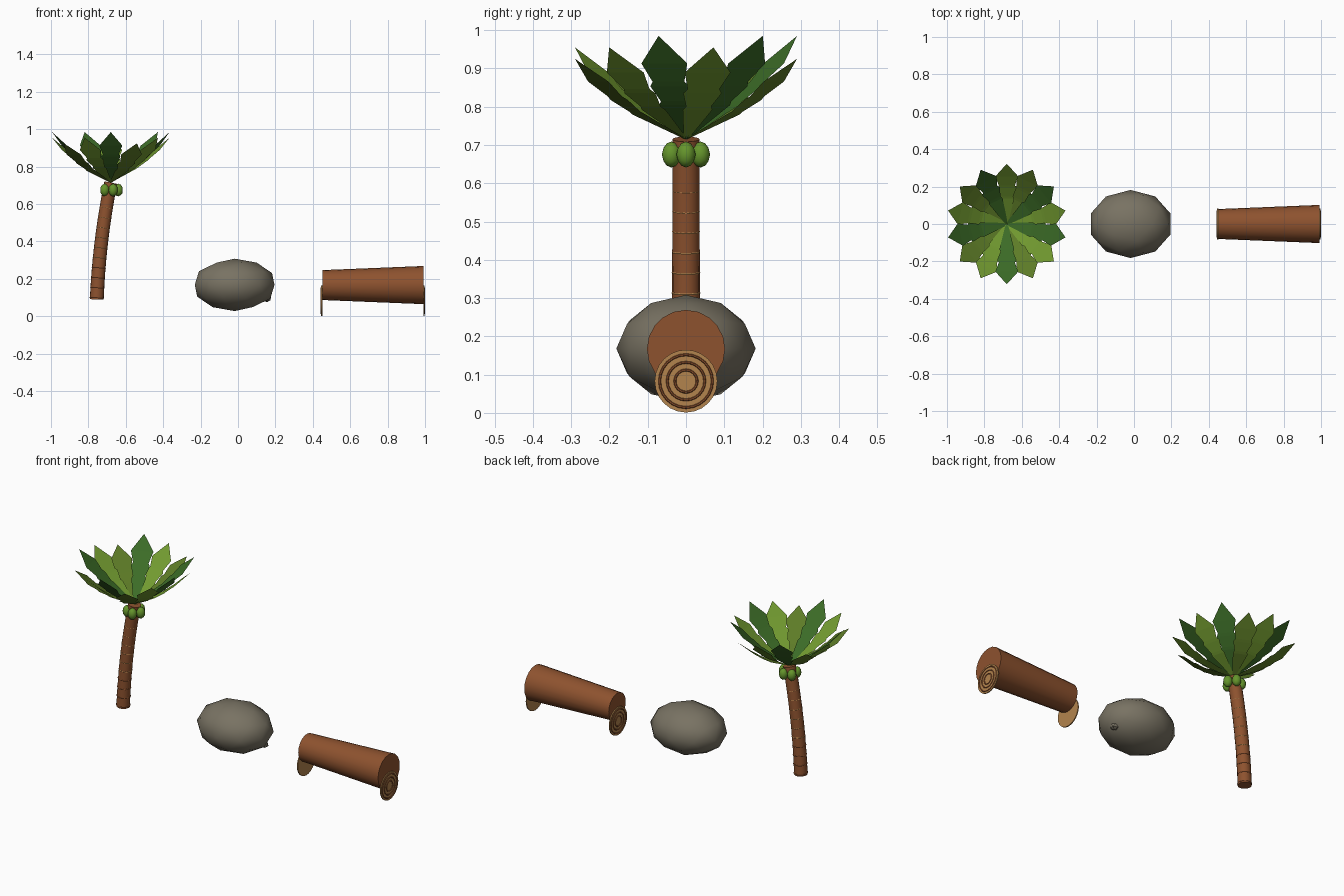
import bpy, bmesh, math
from mathutils import Vector, Matrix

if "Cube" in bpy.data.objects:
    bpy.data.objects.remove(bpy.data.objects["Cube"])


def material(name, rgb):
    m = bpy.data.materials.new(name)
    m.diffuse_color = (*rgb, 1)
    m.use_nodes = True
    m.node_tree.nodes["Principled BSDF"].inputs["Base Color"].default_value = m.diffuse_color
    return m


BARK = material("bark", (0.27, 0.085, 0.028))
WOOD = material("cut_wood", (0.45, 0.23, 0.075))
STONE = material("stone", (0.19, 0.17, 0.125))
NUT = material("nut_green", (0.13, 0.30, 0.025))
GREENS = [material("leaf_light", (0.17, 0.33, 0.03)),
          material("leaf_dark", (0.045, 0.15, 0.02)),
          material("leaf_olive", (0.11, 0.20, 0.02))]


def finish(bm, name, mat, smooth=True):
    me = bpy.data.meshes.new(name)
    bmesh.ops.recalc_face_normals(bm, faces=bm.faces)
    bm.to_mesh(me)
    bm.free()
    ob = bpy.data.objects.new(name, me)
    bpy.context.collection.objects.link(ob)
    me.materials.append(mat)
    if smooth:
        bpy.ops.object.select_all(action='DESELECT')
        ob.select_set(True)
        bpy.context.view_layer.objects.active = ob
        bpy.ops.object.shade_smooth_by_angle(angle=math.radians(40))
    return ob


def tube(name, sections, mat, sides=16):
    """Loft of circles: (centre, axis, radius), capped."""
    bm = bmesh.new()
    rings = []
    for c, axis, r in sections:
        rot = Vector((0, 0, 1)).rotation_difference(Vector(axis)).to_matrix()
        rings.append([bm.verts.new(Vector(c) + rot @ Vector(
            (r * math.cos(k * math.tau / sides), r * math.sin(k * math.tau / sides), 0)))
            for k in range(sides)])
    for a, b in zip(rings, rings[1:]):
        for k in range(sides):
            n = (k + 1) % sides
            bm.faces.new((a[k], a[n], b[n], b[k]))
    bm.faces.new(rings[0])
    bm.faces.new(rings[-1])
    return finish(bm, name, mat)


def torus(name, c, axis, major, minor, mat):
    bpy.ops.mesh.primitive_torus_add(major_radius=major, minor_radius=minor,
                                     major_segments=24, minor_segments=6, location=c)
    ob = bpy.context.object
    ob.name = name
    ob.rotation_mode = 'QUATERNION'
    ob.rotation_quaternion = Vector((0, 0, 1)).rotation_difference(Vector(axis))
    ob.data.materials.append(mat)
    bpy.ops.object.shade_smooth_by_angle()


def ball(name, c, size, mat, subdiv=2):
    bm = bmesh.new()
    bmesh.ops.create_icosphere(bm, subdivisions=subdiv, radius=1)
    bm.transform(Matrix.Translation(c) @ Matrix.Diagonal((*size, 1)))
    return finish(bm, name, mat)


# Curved palm trunk with growth rings
def trunk_at(t):
    return Vector((-0.755 + 0.025 * t + 0.05 * t * t, 0, 0.09 + 0.625 * t))


def trunk_dir(t):
    return Vector((0.025 + 0.10 * t, 0, 0.625)).normalized()


tube("palm_trunk", [(trunk_at(i / 12), trunk_dir(i / 12), 0.037 - 0.002 * i / 12)
                    for i in range(13)], BARK)
for i in range(10):
    t = 0.015 + i * 0.0855
    torus(f"trunk_ring_{i}", trunk_at(t), trunk_dir(t), 0.0365 - 0.0004 * i, 0.003,
          BARK if i < 4 else WOOD)

# Five coconuts under the crown
for i in range(5):
    a = i * math.tau / 5
    ball(f"coconut_{i}", (-0.68 + 0.04 * math.cos(a), 0.04 * math.sin(a), 0.675),
         (0.025, 0.025, 0.034), NUT)


# Palm leaves: jagged flat blades (distance along, half width)
BLADE = [(0.0, 0.006), (0.42, 0.040), (0.46, 0.034), (0.60, 0.052),
         (0.64, 0.043), (0.79, 0.062)]


def leaf(name, angle, reach, rise, mat, sag=0.025):
    bm = bmesh.new()
    rows = []
    d = Vector((math.cos(angle), math.sin(angle), 0))
    side = Vector((-d.y, d.x, 0))
    for t, w in BLADE:
        p = Vector((-0.68, 0, 0.715)) + d * reach * t
        p.z += rise * t - sag * math.sin(math.pi * t)
        rows.append([bm.verts.new(p + side * w * s * reach / 0.325) for s in (-1, 1)])
    tip = bm.verts.new(Vector((-0.68, 0, 0.715 + rise)) + d * reach)
    for a, b in zip(rows, rows[1:]):
        bm.faces.new((a[0], b[0], b[1], a[1]))
    bm.faces.new((rows[-1][0], tip, rows[-1][1]))
    finish(bm, name, mat, smooth=False)


for i in range(14):
    leaf(f"palm_leaf_{i}", (i + 0.5) * math.tau / 14, 0.322,
         (0.24, 0.27, 0.21)[i % 3], GREENS[i % 3])

# Boulder and the small stone chip on its side
ball("boulder", (-0.018, 0, 0.168), (0.224, 0.182, 0.14), STONE)
bm = bmesh.new()
bmesh.ops.create_icosphere(bm, subdivisions=1, radius=1)
bm.transform(Matrix.Translation((0.155, 0.025, 0.095)) @ Matrix.Diagonal((0.025, 0.025, 0.02, 1)))
finish(bm, "stone_chip", STONE, smooth=False)

# Fallen log, with ringed discs at both ends
X = Vector((1, 0, 0))
tube("log", [((0.452, 0, 0.167), X, 0.08), ((0.992, 0, 0.167), X, 0.102)], BARK, 20)
for name, x, out in (("left", 0.4475, -1), ("right", 0.9935, 1)):
    tube(f"log_disc_{name}", [((x - 0.003, 0, 0.083), X, 0.082),
                              ((x + 0.003, 0, 0.083), X, 0.082)], WOOD, 24)
    for j, r in enumerate((0.029, 0.049, 0.069)):
        torus(f"growth_ring_{name}_{j}", (x + 0.003 * out, 0, 0.083), X, r, 0.0035, BARK)
